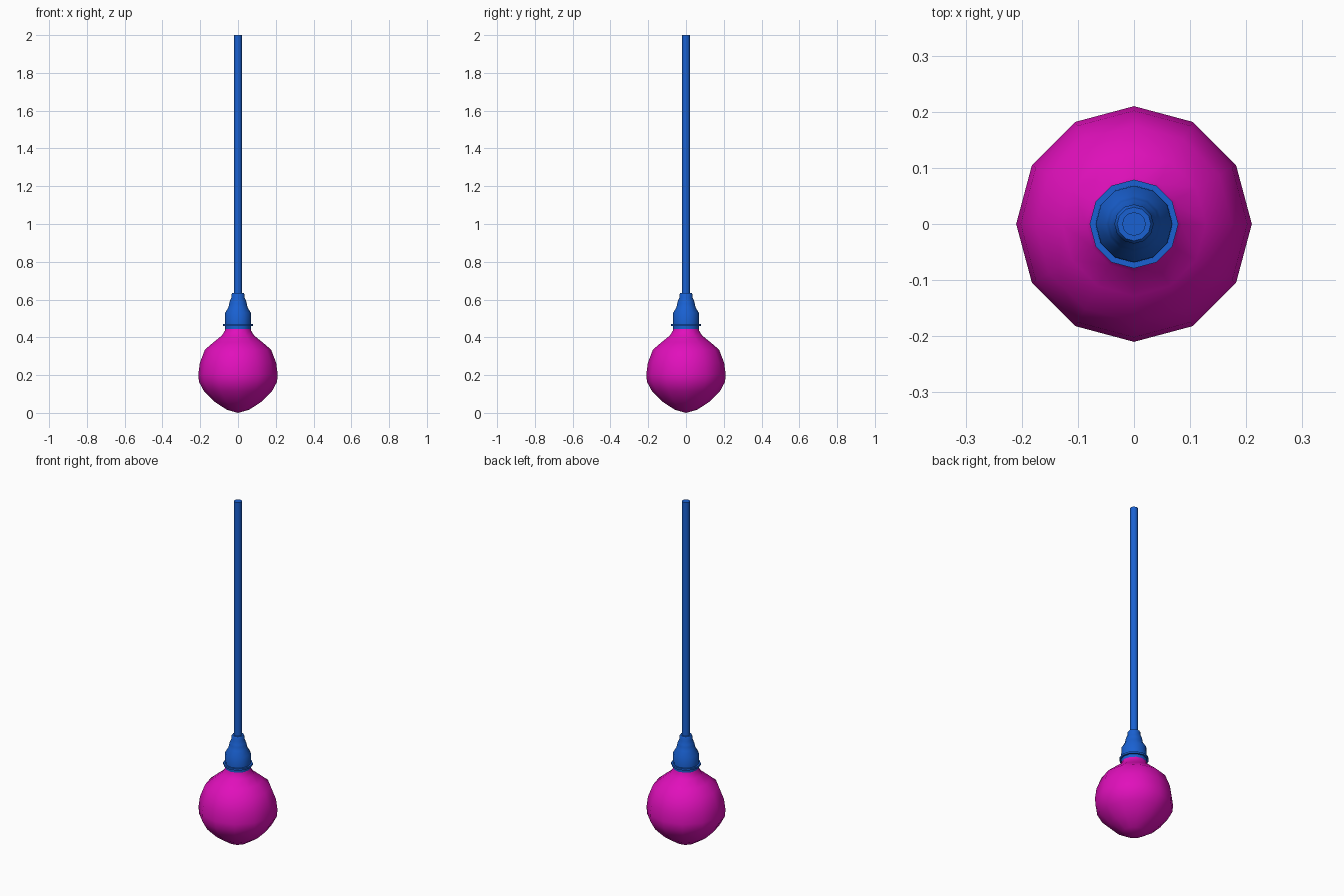
import bpy, bmesh, math

if "Cube" in bpy.data.objects:
    bpy.data.objects.remove(bpy.data.objects["Cube"])


def material(name, color):
    m = bpy.data.materials.new(name)
    m.diffuse_color = color
    m.use_nodes = True
    m.node_tree.nodes["Principled BSDF"].inputs["Base Color"].default_value = m.diffuse_color
    return m


def lathe(name, profile, mat, sides=12, angle=35):
    """Revolve (radius, z) points round z; radius 0 gives a pole."""
    bm = bmesh.new()
    rings = []
    for r, z in profile:
        if r == 0:
            rings.append([bm.verts.new((0, 0, z))] * sides)
        else:
            rings.append([bm.verts.new((r * math.cos(math.tau * i / sides),
                                        r * math.sin(math.tau * i / sides), z))
                          for i in range(sides)])
    for a, b in zip(rings, rings[1:]):
        for i in range(sides):
            j = (i + 1) % sides
            bm.faces.new(list(dict.fromkeys((a[i], a[j], b[j], b[i]))))
    bmesh.ops.recalc_face_normals(bm, faces=bm.faces)
    me = bpy.data.meshes.new(name)
    bm.to_mesh(me)
    bm.free()
    ob = bpy.data.objects.new(name, me)
    bpy.context.collection.objects.link(ob)
    me.materials.append(mat)
    bpy.ops.object.select_all(action='DESELECT')
    ob.select_set(True)
    bpy.context.view_layer.objects.active = ob
    bpy.ops.object.shade_smooth_by_angle(angle=math.radians(angle))
    return ob


blue = material("fitting_blue", (0.01, 0.12, 0.65, 1))
pink = material("glass_magenta", (0.75, 0.005, 0.5, 1))

# Glass bulb, narrowing to a neck inside the socket
lathe("bulb", [(0, 0), (0.06, 0.017), (0.125, 0.06), (0.18, 0.115),
               (0.207, 0.165), (0.21, 0.205), (0.202, 0.265),
               (0.175, 0.335), (0.128, 0.375), (0.085, 0.41),
               (0.07, 0.435), (0.065, 0.46), (0, 0.46)], pink, angle=50)

# Stepped socket with a thin flange near its mouth
lathe("socket", [(0, 0.445), (0.062, 0.445), (0.068, 0.43), (0.069, 0.46),
                 (0.079, 0.46), (0.079, 0.47), (0.069, 0.47),
                 (0.068, 0.53), (0.05, 0.56), (0.046, 0.58),
                 (0.043, 0.592), (0.035, 0.61), (0.035, 0.626),
                 (0.03, 0.635), (0, 0.635)], blue)

# Hanging cord
lathe("cord", [(0, 0.62), (0.021, 0.62), (0.021, 2.0), (0, 2.0)], blue)
